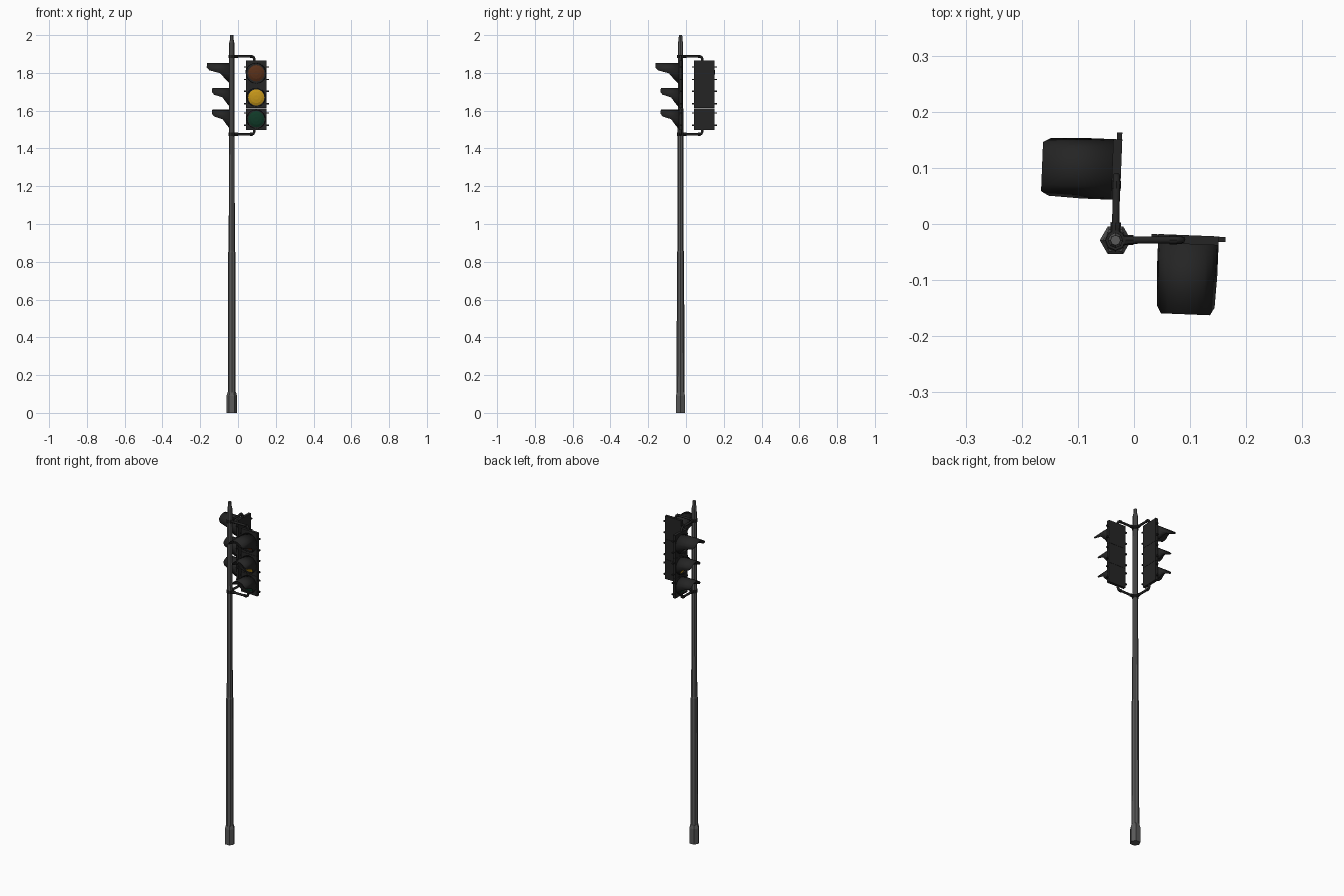
import bpy, bmesh, math
from mathutils import Vector, Matrix

if "Cube" in bpy.data.objects:
    bpy.data.objects.remove(bpy.data.objects["Cube"])

PX, PY = -0.033, -0.029          # pole axis


def material(name, rgb):
    m = bpy.data.materials.new(name)
    m.diffuse_color = (*rgb, 1)
    m.use_nodes = True
    m.node_tree.nodes["Principled BSDF"].inputs["Base Color"].default_value = m.diffuse_color
    return m


STEEL = material("steel_grey", (0.10, 0.10, 0.10))
BLACK = material("housing_black", (0.018, 0.018, 0.018))
RED = material("lens_red", (0.10, 0.03, 0.01))
AMBER = material("lens_amber", (0.55, 0.30, 0.01))
GREEN = material("lens_green", (0.005, 0.04, 0.02))


def finish(name, bm, mat, matrix=Matrix(), smooth=False):
    bmesh.ops.recalc_face_normals(bm, faces=bm.faces)
    me = bpy.data.meshes.new(name)
    bm.to_mesh(me)
    bm.free()
    me.materials.append(mat)
    for p in me.polygons:
        p.use_smooth = smooth
    ob = bpy.data.objects.new(name, me)
    ob.matrix_world = matrix
    bpy.context.collection.objects.link(ob)
    return ob


def lathe(name, profile, sides, mat, matrix=Matrix()):
    """Closed solid turned around local z from (radius, height) pairs."""
    bm = bmesh.new()
    rings = [[bm.verts.new((r * math.cos(math.tau * i / sides),
                            r * math.sin(math.tau * i / sides), z))
              for i in range(sides)] for r, z in profile]
    for a, b in zip(rings, rings[1:]):
        for i in range(sides):
            j = (i + 1) % sides
            bm.faces.new((a[i], a[j], b[j], b[i]))
    bm.faces.new(rings[0][::-1])
    bm.faces.new(rings[-1])
    return finish(name, bm, mat, matrix)


def box(name, size, centre, mat, matrix):
    bm = bmesh.new()
    bmesh.ops.create_cube(bm, size=1, matrix=Matrix.Translation(centre)
                          @ Matrix.Diagonal((*size, 1)))
    return finish(name, bm, mat, matrix)


def rod(name, a, b, r, mat, sides=8):
    a, b = Vector(a), Vector(b)
    d = b - a
    m = Matrix.Translation(a) @ d.to_track_quat('Z', 'Y').to_matrix().to_4x4()
    return lathe(name, [(r, 0), (r, d.length)], sides, mat, m)


def pipe(name, points, r, mat):
    cu = bpy.data.curves.new(name, 'CURVE')
    cu.dimensions = '3D'
    cu.bevel_depth = r
    cu.bevel_resolution = 2
    cu.use_fill_caps = True
    sp = cu.splines.new('POLY')
    sp.points.add(len(points) - 1)
    for p, co in zip(sp.points, points):
        p.co = (*co, 1)
    cu.materials.append(mat)
    ob = bpy.data.objects.new(name, cu)
    bpy.context.collection.objects.link(ob)


def visor(name, r, length, z, matrix):
    """Cutaway hood: a tube whose length depends on height around the ring."""
    cut = [(-1, 0.04), (-0.6, 0.20), (0.0, 0.42), (0.38, 1.0), (1.01, 1.0)]

    def reach(h):
        for (h0, l0), (h1, l1) in zip(cut, cut[1:]):
            if h <= h1:
                return length * (l0 + (l1 - l0) * (h - h0) / (h1 - h0))
    n = 20
    bm = bmesh.new()
    back, front = [], []
    for i in range(n):
        a = math.tau * i / n
        x, h = math.sin(a), math.cos(a)
        back.append(bm.verts.new((r * x, -0.006, z + r * h)))
        front.append(bm.verts.new((r * x, -0.008 - reach(h), z + r * h)))
    for i in range(n):
        j = (i + 1) % n
        bm.faces.new((back[i], back[j], front[j], front[i]))
    ob = finish(name, bm, BLACK, matrix, True)
    s = ob.modifiers.new("thickness", 'SOLIDIFY')
    s.thickness = 0.002


# Pole: flared foot, stepped shaft and cap
POLE = Matrix.Translation((PX, PY, 0))
lathe("pole_foot", [(0.028, 0), (0.028, 0.09), (0.022, 0.11)], 6, STEEL, POLE)
lathe("pole_lower", [(0.021, 0.10), (0.019, 0.85), (0.016, 0.86)], 8, STEEL, POLE)
lathe("pole_upper", [(0.0165, 0.85), (0.0135, 1.96), (0.010, 1.975), (0.009, 2.0)],
      8, STEEL, POLE)

# (lamp height, hood radius, hood length, section bottom, section top, lens)
LAMPS = [("top", 1.798, 0.054, 0.125, 1.731, 1.866, RED),
         ("middle", 1.670, 0.050, 0.097, 1.613, 1.730, AMBER),
         ("bottom", 1.555, 0.050, 0.097, 1.497, 1.612, GREEN)]


def signal(tag, cx, cy, turn):
    m = Matrix.Translation((cx, cy, 0)) @ Matrix.Rotation(turn, 4, 'Z')
    for part, z, r, length, z0, z1, lens in LAMPS:
        n = f"{tag}_{part}"
        # Section body and hood
        box(n + "_housing", (0.108, 0.016, z1 - z0), (0, 0, (z0 + z1) / 2), BLACK, m)
        visor(n + "_visor", r, length, z, m)
        # Domed lens
        face = m @ Matrix.Translation((0, -0.007, z)) @ Matrix.Rotation(math.pi / 2, 4, 'X')
        lathe(n + "_lens", [(0.043, 0), (0.043, 0.002), (0.030, 0.008), (0.012, 0.011)],
              16, lens, face)
        # Hinge and latch lugs on both edges
        for sx in (-1, 1):
            for dz in (-0.033, 0.033):
                box(n + "_lug", (0.014, 0.009, 0.007), (sx * 0.059, 0.003, z + dz), BLACK, m)
    # Elbow brackets above and below, with sleeves and pole clamps
    out = (Vector((cx, cy)) - Vector((PX, PY))).normalized()
    reach = (Vector((cx, cy)) - Vector((PX, PY))).length - 0.012

    def at(d, z):
        return (PX + out.x * d, PY + out.y * d, z)
    for end, z, s, edge in (("upper", 1.887, -1, 1.860), ("lower", 1.475, 1, 1.503)):
        pipe(f"{tag}_{end}_bracket", [at(0.005, z), at(reach - 0.010, z),
             at(reach - 0.003, z + s * 0.003), at(reach, z + s * 0.010),
             at(reach, edge)], 0.0065, BLACK)
        rod(f"{tag}_{end}_sleeve", at(reach - 0.022, z), at(reach - 0.008, z), 0.0085, BLACK)
        rod(f"{tag}_{end}_socket", at(0.008, z), at(0.032, z), 0.009, BLACK)


signal("front_signal", 0.097, -0.028, -0.04)
signal("side_signal", -0.031, 0.097, -math.pi / 2 - 0.04)

for label, z in (("upper", 1.887), ("lower", 1.475)):
    lathe(label + "_clamp", [(0.018, z - 0.009), (0.018, z + 0.009)], 8, BLACK, POLE)
